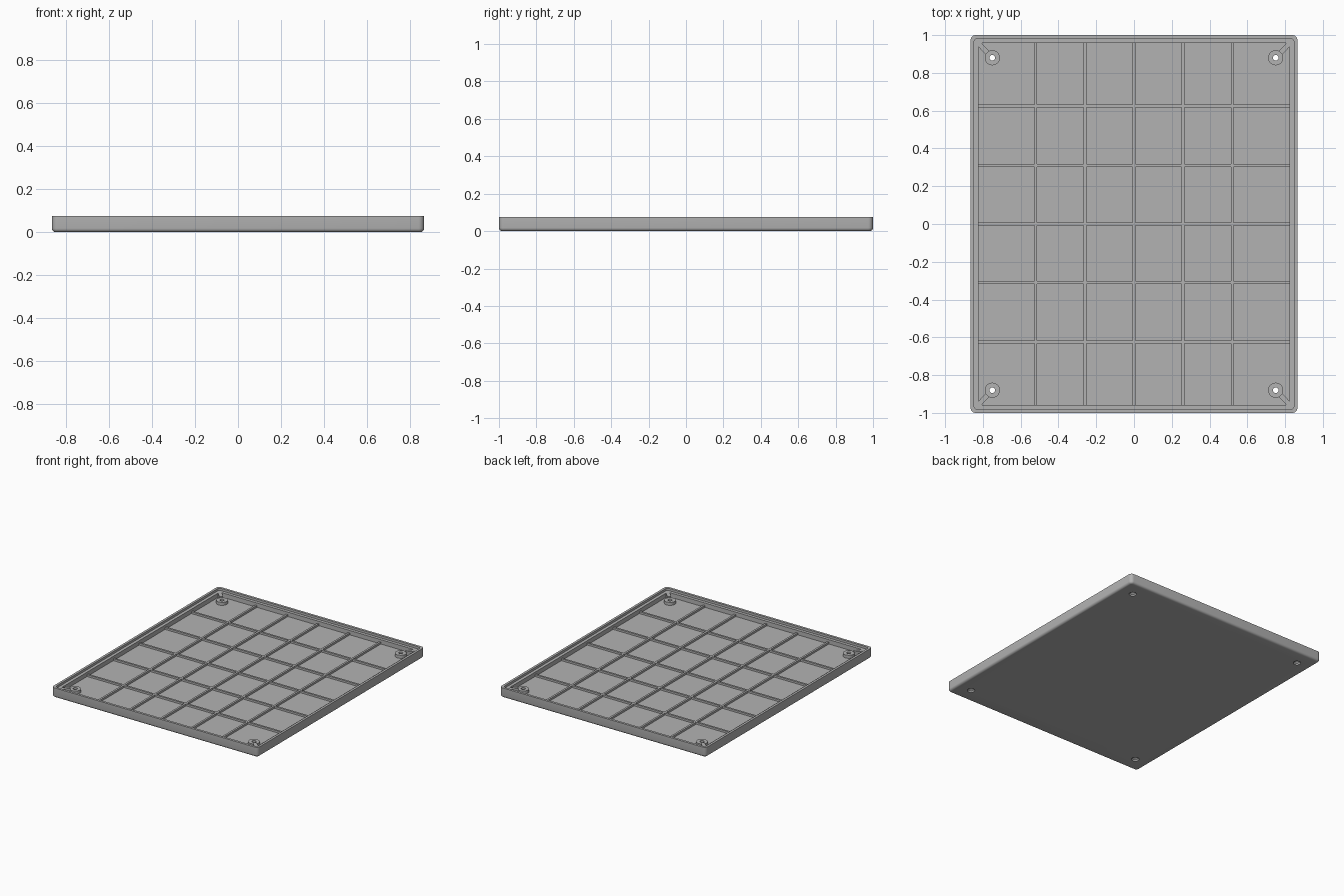
import bpy, bmesh
from math import cos, sin, pi, radians, hypot, atan2

cube = bpy.data.objects.get("Cube")
if cube:
    bpy.data.objects.remove(cube, do_unlink=True)

HX, HY, TOP = 0.865, 1.0, 0.075
FLOOR, LEDGE, RIB_TOP, BOSS_TOP = 0.025, 0.058, 0.04, 0.048
INNER_X, INNER_Y = 0.825, 0.958
BOSS_X, BOSS_Y = 0.75, 0.88

grey = bpy.data.materials.new("plain grey")
grey.use_nodes = True
GREY = (0.45, 0.45, 0.45, 1)
grey.diffuse_color = GREY
grey.node_tree.nodes["Principled BSDF"].inputs["Base Color"].default_value = GREY


def finish(name, bm):
    bmesh.ops.recalc_face_normals(bm, faces=bm.faces)
    mesh = bpy.data.meshes.new(name)
    bm.to_mesh(mesh)
    bm.free()
    mesh.materials.append(grey)
    ob = bpy.data.objects.new(name, mesh)
    bpy.context.collection.objects.link(ob)
    return ob


def smooth(ob):
    bpy.ops.object.select_all(action='DESELECT')
    ob.select_set(True)
    bpy.context.view_layer.objects.active = ob
    bpy.ops.object.shade_smooth_by_angle(angle=radians(35))


def skin(bm, rings, closed=False):
    """Join neighbouring rings of vertices with quads."""
    following = rings[1:] + rings[:1] if closed else rings[1:]
    for a, b in zip(rings, following):
        for i in range(len(a)):
            j = (i + 1) % len(a)
            bm.faces.new((a[i], a[j], b[j], b[i]))


def rounded_ring(bm, inset, z, radius, steps=6):
    ring = []
    for k, (sx, sy) in enumerate([(1, 1), (-1, 1), (-1, -1), (1, -1)]):
        for s in range(steps + 1):
            a = (k + s / steps) * pi / 2
            ring.append(bm.verts.new((sx * (HX - inset - radius) + radius * cos(a),
                                      sy * (HY - inset - radius) + radius * sin(a), z)))
    return ring


def lathe(name, profile, x, y, closed=False, sides=32):
    bm = bmesh.new()
    rings = [[bm.verts.new((x + r * cos(2 * pi * i / sides), y + r * sin(2 * pi * i / sides), z))
              for i in range(sides)] for r, z in profile]
    skin(bm, rings, closed)
    if not closed:
        bm.faces.new(rings[0])
        bm.faces.new(rings[-1])
    return finish(name, bm)


def bar(name, x, y, sx, sy, z0, z1, angle=0):
    bm = bmesh.new()
    bmesh.ops.create_cube(bm, size=1)
    for v in bm.verts:
        px, py = v.co.x * sx, v.co.y * sy
        v.co = (x + px * cos(angle) - py * sin(angle),
                y + px * sin(angle) + py * cos(angle), z0 if v.co.z < 0 else z1)
    return finish(name, bm)


# Tray shell: rounded underside, outer wall, stepped rim, inner wall and floor
bm = bmesh.new()
R = 0.018
profile = [(R * (1 - sin(t * pi / 8)), R * (1 - cos(t * pi / 8)), 0.026 - R * (1 - sin(t * pi / 8)))
           for t in range(5)]
profile += [(0, TOP, 0.026), (0.018, TOP, 0.02), (0.018, LEDGE, 0.02),
            (0.041, LEDGE, 0.006), (0.041, FLOOR, 0.006)]
rings = [rounded_ring(bm, *p) for p in profile]
skin(bm, rings)
bm.faces.new(rings[0])
bm.faces.new(rings[-1])
tray = finish("tray_shell", bm)

# Countersunk screw holes through the floor
corners = [(sx, sy) for sx in (-1, 1) for sy in (-1, 1)]
for sx, sy in corners:
    cutter = lathe("hole_cutter", [(0.026, -0.02), (0.026, 0.012), (0.015, 0.02), (0.015, 0.1)],
                   sx * BOSS_X, sy * BOSS_Y)
    cutter.hide_render = True
    mod = tray.modifiers.new("screw_hole", 'BOOLEAN')
    mod.operation, mod.solver, mod.object = 'DIFFERENCE', 'EXACT', cutter
    bpy.ops.object.select_all(action='DESELECT')
    bpy.context.view_layer.objects.active = tray
    tray.select_set(True)
    bpy.ops.object.modifier_apply(modifier=mod.name)
    bpy.data.objects.remove(cutter, do_unlink=True)
smooth(tray)

# Screw bosses, each tied to its corner by a diagonal web
for sx, sy in corners:
    x, y = sx * BOSS_X, sy * BOSS_Y
    boss = lathe("screw_boss", [(0.04, FLOOR - 0.002), (0.04, BOSS_TOP), (0.015, BOSS_TOP),
                                (0.015, FLOOR - 0.002)], x, y, closed=True)
    smooth(boss)
    dx, dy = sx * INNER_X - x, sy * INNER_Y - y
    length = hypot(dx, dy)
    start = 0.037 / length
    mid = (1 + start) / 2
    bar("corner_web", x + dx * mid, y + dy * mid, length * (1 - start), 0.026,
        FLOOR - 0.002, LEDGE, atan2(dy, dx))

# Stiffening ribs across the floor
for x in (-0.52, -0.26, 0, 0.26, 0.52):
    bar("long_rib", x, 0, 0.015, 2 * INNER_Y, FLOOR - 0.002, RIB_TOP)
for y in (-0.625, -0.31, 0, 0.31, 0.625):
    bar("cross_rib", 0, y, 2 * INNER_X, 0.015, FLOOR - 0.002, RIB_TOP - 0.0005)
